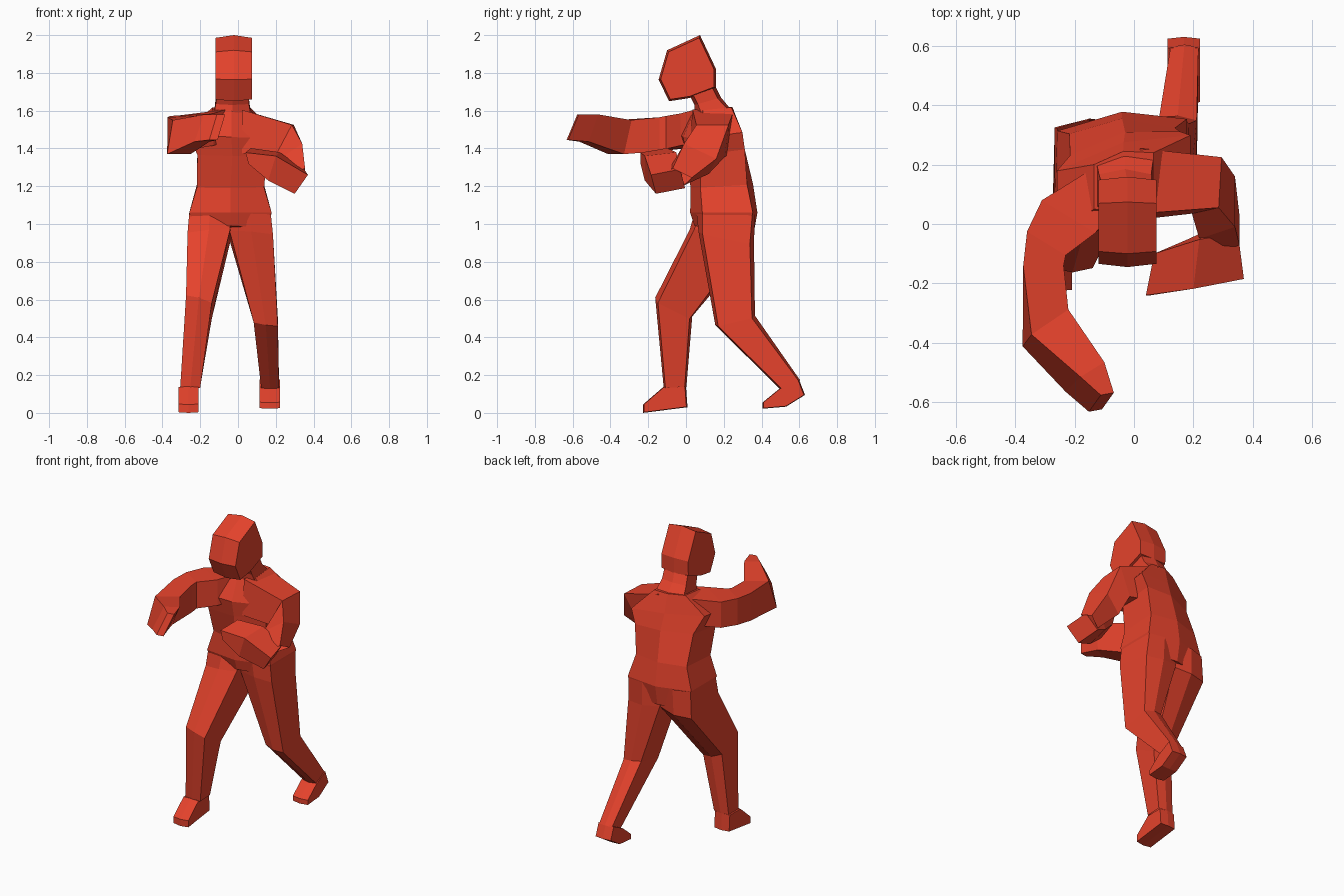
import bpy, bmesh
from mathutils import Vector

red = bpy.data.materials.new("red")
red.diffuse_color = (0.78, 0.055, 0.025, 1)

QUAD = [(-1, -1), (1, -1), (1, 1), (-1, 1)]
HEX = [(-1, -.75), (0, -1), (1, -.75), (1, .75), (0, 1), (-1, .75)]
LEG = [(-1, -.85), (0, -1), (1, -.85), (1, .85), (0, 1), (-1, .85)]


def skin(name, rings, caps=(True, True)):
    """Join rings of points into a flat-shaded tube."""
    bm = bmesh.new()
    vs = [[bm.verts.new(p) for p in r] for r in rings]
    n = len(vs[0])
    for a, b in zip(vs, vs[1:]):
        for i in range(n):
            j = (i + 1) % n
            bm.faces.new((a[i], a[j], b[j], b[i]))
    for ring, on in ((vs[0], caps[0]), (vs[-1], caps[1])):
        if on:
            bm.faces.new(ring)
    bmesh.ops.recalc_face_normals(bm, faces=bm.faces)
    me = bpy.data.meshes.new(name)
    bm.to_mesh(me)
    bm.free()
    me.materials.append(red)
    ob = bpy.data.objects.new(name, me)
    bpy.context.collection.objects.link(ob)
    return ob


def limb(name, section, sections, caps=(True, True)):
    """Each cross-section: centre, half-width vector, half-depth vector."""
    rings = []
    for c, u, v in sections:
        c, u, v = Vector(c), Vector(u), Vector(v)
        rings.append([c + u * a + v * b for a, b in section])
    return skin(name, rings, caps)


def slab(name, profile, slices):
    """Side profile (y, z) repeated at x positions, scaled about its middle."""
    my = sum(p[0] for p in profile) / len(profile)
    mz = sum(p[1] for p in profile) / len(profile)
    return skin(name, [[(x, my + (y - my) * s, mz + (z - mz) * s)
                        for y, z in profile] for x, s in slices])


# torso, twisted so one shoulder leads
limb("torso", HEX, [
    ((-.04, .20, .96), (.19, .01, 0), (0, .155, -.03)),
    ((-.04, .20, 1.06), (.218, .02, 0), (0, .178, 0)),
    ((-.04, .19, 1.20), (.178, .01, 0), (0, .165, .01)),
    ((-.03, .155, 1.38), (.185, .04, 0), (0, .155, .02)),
    ((-.035, .13, 1.48), (.225, .06, -.01), (0, .145, .02)),
    ((-.035, .145, 1.61), (.10, .02, 0), (0, .10, .01))])

# neck and head
limb("neck", HEX, [
    ((-.03, .14, 1.60), (.095, .01, 0), (0, .095, .01)),
    ((-.03, .115, 1.65), (.088, 0, 0), (0, .07, .02)),
    ((-.025, .09, 1.70), (.085, 0, 0), (0, .068, .025))], (False, False))
slab("head", [(.074, 2.0), (-.10, 1.92), (-.145, 1.765), (-.09, 1.65),
              (.02, 1.667), (.158, 1.72), (.159, 1.82)],
     [(-.12, .93), (-.022, 1), (.075, .93)])

# forward leg
limb("front_leg", LEG, [
    ((-.15, .20, 1.06), (.108, .01, 0), (0, .155, 0)),
    ((-.154, .185, .93), (.113, 0, .01), (0, .165, -.04)),
    ((-.207, -.065, .56), (.068, 0, -.02), (0, .098, -.05)),
    ((-.253, -.058, .135), (.053, 0, 0), (0, .06, .003))], (False, False))
slab("front_foot", [(-.117, .14), (-.227, .045), (-.227, 0),
                    (.008, .03), (0, .14)],
     [(-.316, .95), (-.262, 1), (-.208, .95)])

# trailing leg
limb("back_leg", LEG, [
    ((.065, .21, 1.06), (.108, .01, 0), (0, .155, 0)),
    ((.07, .213, .93), (.115, 0, -.01), (0, .147, -.03)),
    ((.147, .26, .49), (.064, 0, -.01), (0, .105, .025)),
    ((.17, .55, .15), (.047, 0, 0), (0, .054, .023))], (False, False))
slab("back_foot", [(.497, .13), (.405, .055), (.405, .022),
                   (.53, .033), (.63, .095), (.597, .18)],
     [(.113, .95), (.168, 1), (.223, .95)])

# punching arm, reaching forward and bent inward
limb("punching_arm", QUAD, [
    ((-.09, .125, 1.515), (.02, -.08, .005), (0, 0, .085)),
    ((-.22, .025, 1.495), (.09, -.055, .005), (0, 0, .085)),
    ((-.295, -.065, 1.485), (.065, -.04, 0), (0, 0, .087)),
    ((-.305, -.14, 1.475), (.068, 0, 0), (0, 0, .09)),
    ((-.298, -.35, 1.46), (.062, .042, 0), (.015, .02, .09)),
    ((-.165, -.515, 1.508), (.04, .025, 0), (.025, .025, .072)),
    ((-.11, -.6, 1.512), (.022, .004, 0), (.02, .028, .067))],
    (False, True))

# guarding arm, elbow low and forearm across the chest
limb("guard_upper_arm", QUAD, [
    ((.02, .135, 1.49), (0, .11, 0), (0, .01, .115)),
    ((.245, .13, 1.44), (.005, .085, 0), (.045, .01, .085)),
    ((.28, .055, 1.345), (0, .085, -.04), (.06, .02, .04)),
    ((.315, -.04, 1.25), (0, .05, -.025), (.04, .02, .02))],
    (False, False))
limb("guard_forearm", QUAD, [
    ((.325, -.095, 1.225), (-.01, .077, .015), (.035, -.013, .05)),
    ((.19, -.135, 1.305), (.01, .083, .01), (.02, 0, .065)),
    ((.062, -.17, 1.36), (.014, .07, .012), (-.008, 0, .03))])
